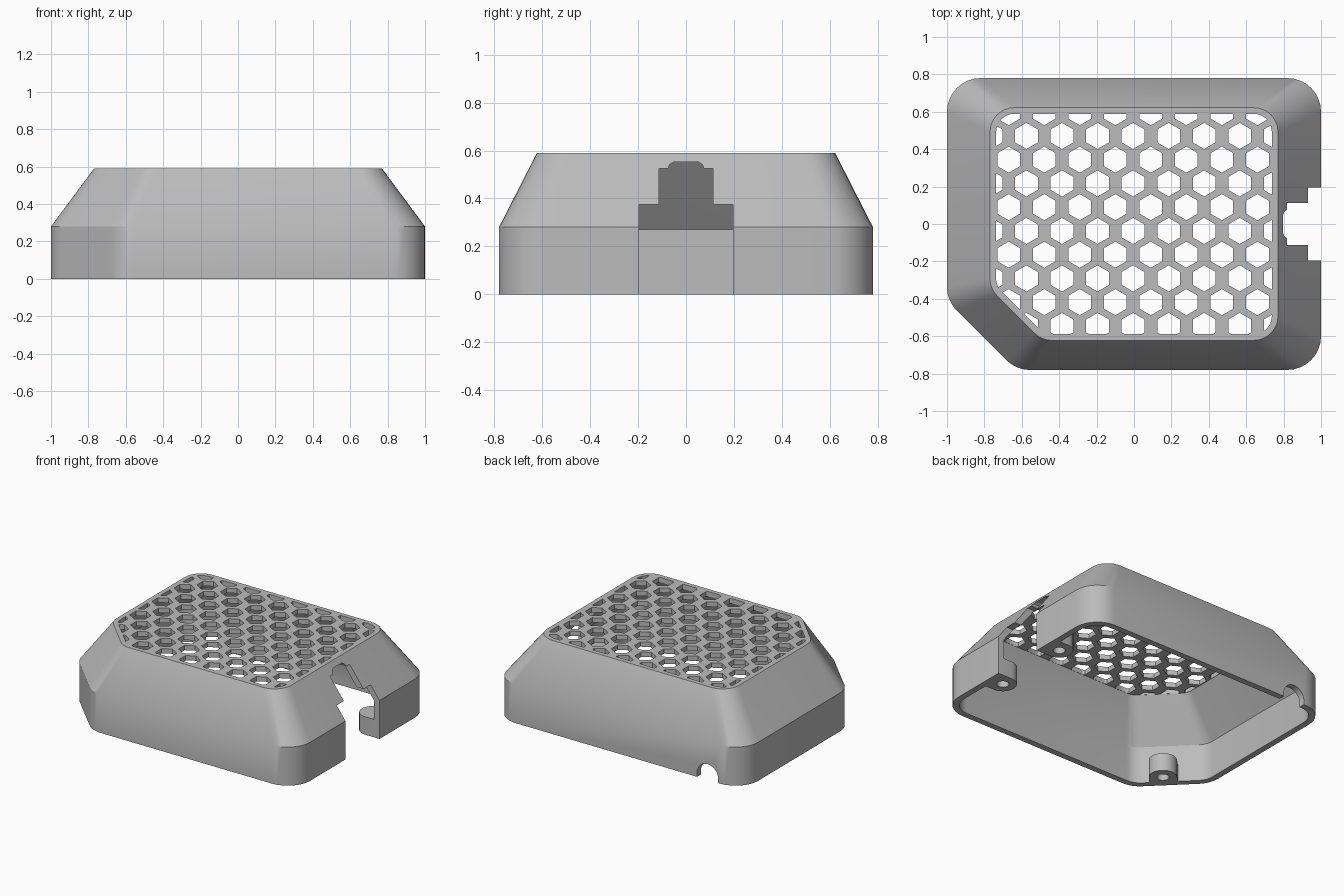
import bpy, bmesh, math
from mathutils import Vector

cube = bpy.data.objects.get("Cube")
if cube:
    bpy.data.objects.remove(cube, do_unlink=True)

grey = bpy.data.materials.new("matte grey")
grey.use_nodes = True
GREY = (0.5, 0.5, 0.5, 1)
grey.diffuse_color = GREY
grey.node_tree.nodes["Principled BSDF"].inputs["Base Color"].default_value = GREY


def outline(hx, hy, cut, radius, inset=0.0, steps=8):
    """Rounded rectangle with one corner cut along x + y = -cut."""
    hx, hy, cut = hx - inset, hy - inset, cut - inset * math.sqrt(2)
    radius -= inset
    corners = [Vector(p) for p in ((hx, -hy), (hx, hy), (-hx, hy),
                                   (-hx, hx - cut), (hy - cut, -hy))]
    points = []
    for i, c in enumerate(corners):
        a = (corners[i - 1] - c).normalized()
        b = (corners[(i + 1) % 5] - c).normalized()
        half = a.angle(b) / 2
        centre = c + (a + b).normalized() * radius / math.sin(half)
        start = c + a * radius / math.tan(half) - centre
        sweep = math.pi - 2 * half
        for k in range(steps + 1):
            t = sweep * k / steps
            points.append(centre + Vector((start.x * math.cos(t) - start.y * math.sin(t),
                                           start.x * math.sin(t) + start.y * math.cos(t))))
    return points


def clip(poly, region):
    """Keep the part of a convex polygon inside a convex region."""
    for i, a in enumerate(region):
        edge = region[(i + 1) % len(region)] - a
        kept = []
        for j, q in enumerate(poly):
            p = poly[j - 1]
            dp = edge.x * (p - a).y - edge.y * (p - a).x
            dq = edge.x * (q - a).y - edge.y * (q - a).x
            if dp * dq < 0:
                kept.append(p.lerp(q, dp / (dp - dq)))
            if dq >= 0:
                kept.append(q)
        poly = kept
    return poly


def loft(bm, rings):
    """Skin closed rings of 3D points and cap both ends."""
    rows = [[bm.verts.new(p) for p in ring] for ring in rings]
    for a, b in zip(rows, rows[1:]):
        for i in range(len(a)):
            j = (i + 1) % len(a)
            bm.faces.new((a[i], a[j], b[j], b[i]))
    bm.faces.new(rows[0][::-1])
    bm.faces.new(rows[-1])


def at_z(points, z):
    return [(p.x, p.y, z) for p in points]


def make(name, bm):
    bmesh.ops.recalc_face_normals(bm, faces=bm.faces)
    mesh = bpy.data.meshes.new(name)
    bm.to_mesh(mesh)
    bm.free()
    mesh.materials.append(grey)
    obj = bpy.data.objects.new(name, mesh)
    bpy.context.collection.objects.link(obj)
    return obj


def select(obj):
    bpy.ops.object.select_all(action='DESELECT')
    obj.select_set(True)
    bpy.context.view_layer.objects.active = obj


def carve(obj, cutter):
    cutter.hide_render = True
    mod = obj.modifiers.new("carve", 'BOOLEAN')
    mod.operation, mod.solver, mod.object = 'DIFFERENCE', 'EXACT', cutter
    select(obj)
    bpy.ops.object.modifier_apply(modifier=mod.name)
    bpy.data.objects.remove(cutter, do_unlink=True)


def circle(x, y, r, n=24, turn=0.0):
    return [Vector((x + r * math.cos(turn + math.tau * k / n),
                    y + r * math.sin(turn + math.tau * k / n))) for k in range(n)]


# Hollow cover: straight skirt, sloped shoulders, flat top
SKIRT, TOP, WALL, PLATE = 0.28, 0.59, 0.045, 0.035
base = (1.0, 0.78, 1.41, 0.18)
lid = (0.77, 0.622, 1.115, 0.13)
bm = bmesh.new()
loft(bm, [at_z(outline(*base), 0), at_z(outline(*base), SKIRT), at_z(outline(*lid), TOP)])
cover = make("cover", bm)
bm = bmesh.new()
loft(bm, [at_z(outline(*base, inset=WALL), -0.1),
          at_z(outline(*base, inset=WALL), SKIRT - 0.01),
          at_z(outline(*lid, inset=WALL * 0.7), TOP - PLATE)])
carve(cover, make("cavity_cutter", bm))

# Hexagonal vent holes, trimmed to a border around the top
region = outline(*lid, inset=0.033)
bm = bmesh.new()
for row in range(-5, 6):
    for col in range(-5, 6):
        x = -0.005 + 0.19 * (col + 0.5 * (row % 2))
        hexagon = clip(circle(x, -0.037 + 0.127 * row, 0.07, 6, math.pi / 6), region)
        if len(hexagon) > 2:
            loft(bm, [at_z(hexagon, TOP - 0.1), at_z(hexagon, TOP + 0.1)])
carve(cover, make("vent_cutter", bm))

# Stepped port opening in the left wall
half = [(0.195, -0.1), (0.195, 0.375), (0.113, 0.375), (0.113, 0.525),
        (0.075, 0.525), (0.068, 0.542), (0.05, 0.553)]
profile = half + [(-y, z) for y, z in reversed(half)]
bm = bmesh.new()
loft(bm, [[(x, y, z) for y, z in profile] for x in (0.68, 1.2)])
carve(cover, make("port_cutter", bm))

# Arched cable notch at the foot of the back wall
bm = bmesh.new()
arch = [(-0.72 + 0.085 * math.cos(math.pi * k / 16),
         0.03 + 0.085 * math.sin(math.pi * k / 16)) for k in range(17)]
arch += [(-0.805, -0.1), (-0.635, -0.1)]
loft(bm, [[(x, y, z) for x, z in arch] for y in (0.68, 0.9)])
carve(cover, make("notch_cutter", bm))
select(cover)
bpy.ops.object.shade_smooth_by_angle(angle=math.radians(30))


# Screw posts: half-round pillars that merge with the wall
def screw_post(name, x, y, toward, reach, r=0.093, height=0.13):
    out = Vector((math.cos(toward), math.sin(toward)))
    side = Vector((-out.y, out.x))
    c = Vector((x, y))
    shape = [c + side * r * math.cos(math.pi * k / 16) - out * r * math.sin(math.pi * k / 16)
             for k in range(17)]
    shape += [c - side * r + out * reach, c + side * r + out * reach]
    body = bmesh.new()
    loft(body, [at_z(shape, 0), at_z(shape, height)])
    post = make(name, body)
    hole = bmesh.new()
    loft(hole, [at_z(circle(x, y, 0.04), -0.1), at_z(circle(x, y, 0.04), height - 0.02)])
    carve(post, make("screw_hole_cutter", hole))
    select(post)
    bpy.ops.object.shade_smooth_by_angle(angle=math.radians(30))


screw_post("port_post_back", 0.885, 0.289, 0, 0.09)
screw_post("port_post_front", 0.885, -0.289, 0, 0.09)
screw_post("corner_post", -0.71, -0.55, math.radians(225), 0.08)
